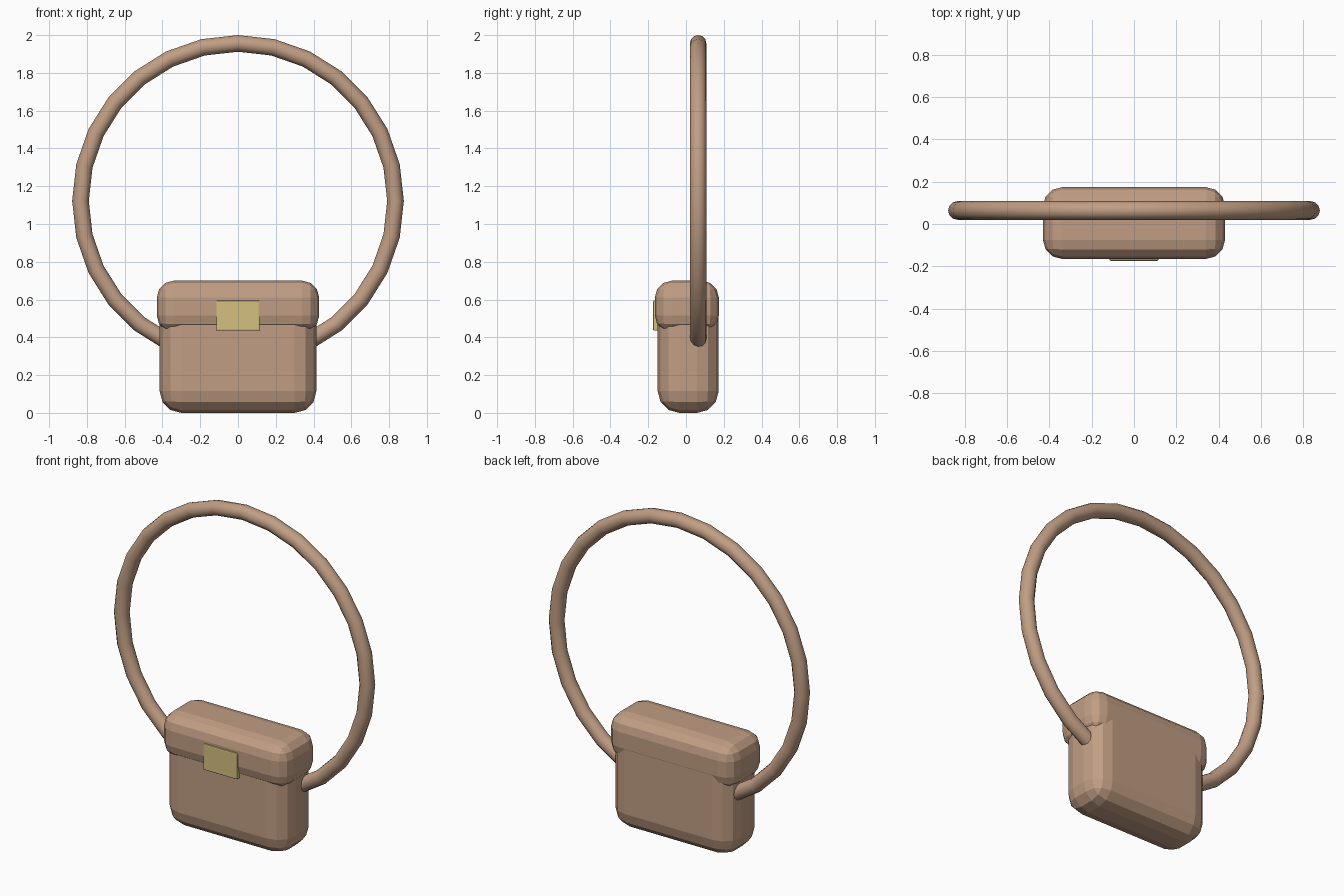
import bpy
import bmesh
from math import pi

default = bpy.data.objects.get("Cube")
if default:
    bpy.data.objects.remove(default, do_unlink=True)


def make_material(name, colour):
    mat = bpy.data.materials.new(name)
    mat.use_nodes = True
    mat.diffuse_color = colour
    mat.node_tree.nodes["Principled BSDF"].inputs["Base Color"].default_value = colour
    return mat


def rounded_box(name, low, high, radius, segments, mat):
    """Box between two corners with every edge bevelled and faceted."""
    bm = bmesh.new()
    bmesh.ops.create_cube(bm, size=1)
    for v in bm.verts:
        v.co = [(a + b) / 2 + c * (b - a) for a, b, c in zip(low, high, v.co)]
    bmesh.ops.bevel(bm, geom=bm.edges[:], offset=radius, offset_type='OFFSET',
                    segments=segments, profile=0.5, affect='EDGES')
    mesh = bpy.data.meshes.new(name)
    bm.to_mesh(mesh)
    bm.free()
    mesh.materials.append(mat)
    obj = bpy.data.objects.new(name, mesh)
    bpy.context.collection.objects.link(obj)
    return obj


leather = make_material("tan leather", (0.53, 0.34, 0.23, 1))
brass = make_material("pale brass", (0.66, 0.53, 0.215, 1))

# Bag body, overlapping lid and front clasp
rounded_box("bag_body", (-0.415, -0.15, 0), (0.415, 0.173, 0.66), 0.115, 3, leather)
rounded_box("bag_lid", (-0.43, -0.165, 0.425), (0.43, 0.174, 0.7), 0.09, 3, leather)
rounded_box("clasp", (-0.115, -0.174, 0.435), (0.115, -0.14, 0.595), 0.006, 2, brass)

# Round strap, passing through the body
bpy.ops.mesh.primitive_torus_add(major_radius=0.834, minor_radius=0.044,
                                 major_segments=28, minor_segments=12,
                                 location=(0, 0.064, 1.122), rotation=(pi / 2, 0, 0))
strap = bpy.context.object
strap.name = "strap"
strap.data.materials.append(leather)
bpy.ops.object.shade_smooth_by_angle(angle=pi / 4)
